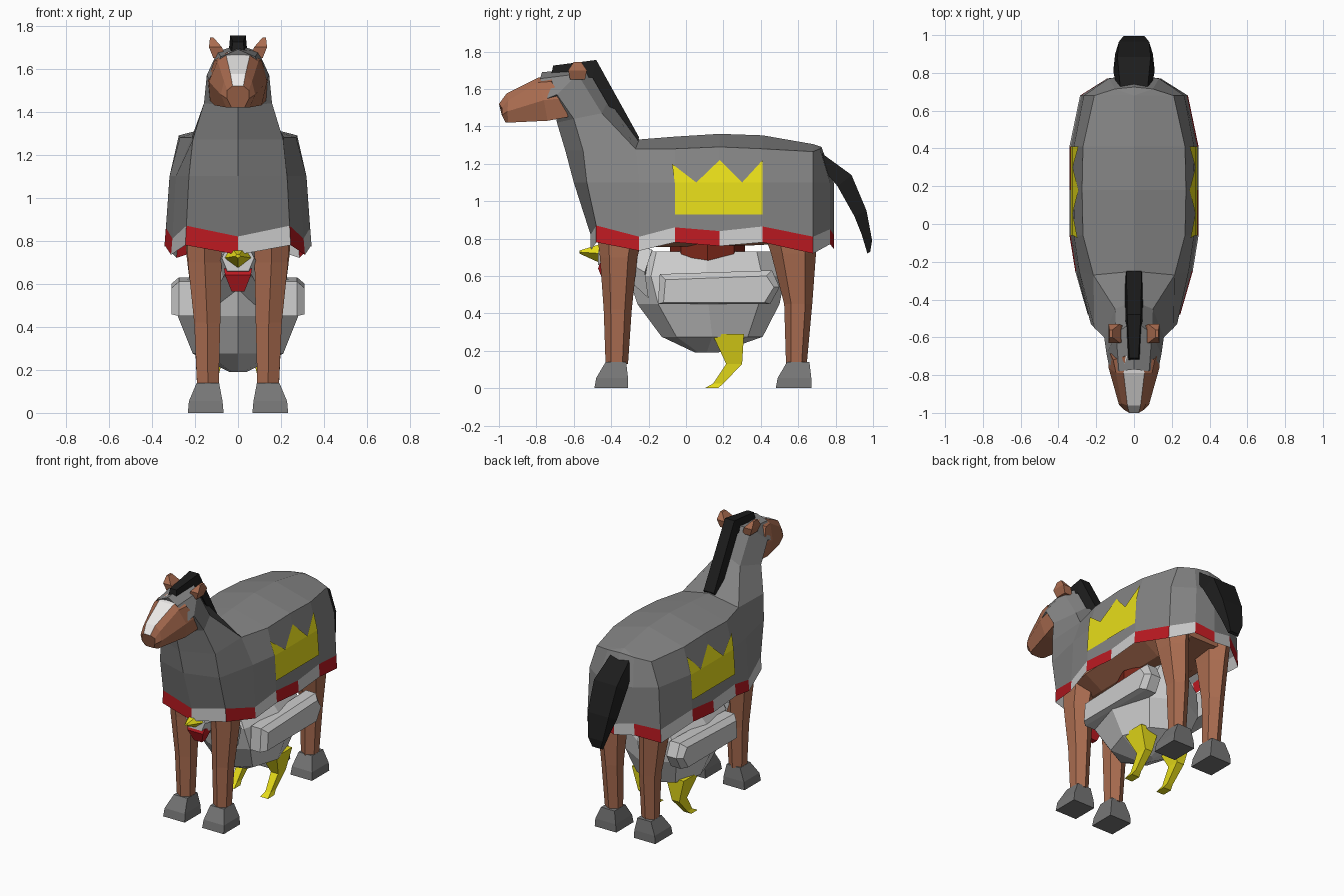
import bpy, bmesh
from math import sin, cos, pi

BROWN, RED, DARK_RED = (.40, .15, .08), (.50, .01, .015), (.20, .02, .01)
WHITE, LIGHT, YELLOW, BLACK = (.85, .83, .82), (.60, .60, .60), (.80, .72, .01), (.012, .012, .012)
CLOTH, HOOF = (.23, .23, .23), (.18, .18, .18)
mats = {}


def mesh(name, polys, col):
    """Weld polygons given as coordinate lists into one flat-shaded object."""
    bm = bmesh.new()
    for p in polys:
        bm.faces.new([bm.verts.new(c) for c in p])
    bmesh.ops.remove_doubles(bm, verts=bm.verts, dist=1e-4)
    bmesh.ops.recalc_face_normals(bm, faces=bm.faces)
    me = bpy.data.meshes.new(name)
    bm.to_mesh(me)
    bm.free()
    if col not in mats:
        mats[col] = bpy.data.materials.new("paint_%d" % len(mats))
        mats[col].diffuse_color = (*col, 1)
    me.materials.append(mats[col])
    ob = bpy.data.objects.new(name, me)
    bpy.context.collection.objects.link(ob)


def full(half):
    return list(half) + [(-x, y, z) for x, y, z in reversed(half) if x > 1e-6]


def loft(rings, start=True, end=True):
    n = len(rings[0])
    polys = [[a[i], a[(i + 1) % n], b[(i + 1) % n], b[i]]
             for a, b in zip(rings, rings[1:]) for i in range(n)]
    return polys + [rings[0]] * start + [rings[-1]] * end


def oval(x, y, z, rx, ry, n=6):
    return [(x + rx * sin(2 * pi * i / n), y - ry * cos(2 * pi * i / n), z) for i in range(n)]


def block(x, y0, y1, z, w):
    return [(x - w, y0, z), (x + w, y0, z), (x + w, y1, z), (x - w, y1, z)]


def flip(polys, s):
    return [[(s * x, y, z) for x, y, z in p] for p in polys]


def pair(name, polys, col):
    for side, s in (("right", 1), ("left", -1)):
        mesh(side + "_" + name, flip(polys, s), col)


# Cloth: half columns run from chest to rump as x, y, hem height, band height
cols = [(0, -.51, .735, .82), (.24, -.48, .78, .87), (.305, -.25, .735, .81),
        (.335, -.06, .78, .86), (.335, .18, .76, .84), (.335, .41, .78, .865),
        (.28, .68, .72, .81), (.14, .77, .77, .85), (0, .79, .745, .82)]
hem = full([(x * 1.02, y, h) for x, y, h, b in cols])
band = full([(x, y, b) for x, y, h, b in cols])
mid_y = {0: -.60, 1: -.53}
mid = full([(x * .95, mid_y.get(i, y), 1.1) for i, (x, y, h, b) in enumerate(cols)])
sh = [(0, -.645, 1.27), (.21, -.55, 1.27), (.215, -.27, 1.28), (.27, -.06, 1.28),
      (.275, .18, 1.29), (.27, .41, 1.28), (.21, .68, 1.265), (.10, .715, 1.28), (0, .725, 1.29)]
ridge = [(0, -.25, 1.33), (0, -.06, 1.345), (0, .18, 1.36), (0, .41, 1.352), (0, .68, 1.305)]
back = [[sh[i + 2], sh[i + 3], ridge[i + 1], ridge[i]] for i in range(4)]
back += [[sh[6], sh[7], ridge[4]], [sh[7], sh[8], ridge[4]]]
neck = [full(r) for r in (
    [sh[0], sh[1], sh[2], ridge[0]],
    [(0, -.69, 1.42), (.158, -.60, 1.44), (.10, -.45, 1.47), (0, -.41, 1.55)],
    [(0, -.70, 1.47), (.145, -.69, 1.57), (.095, -.58, 1.68), (0, -.51, 1.71)],
    [(0, -.71, 1.49), (.135, -.74, 1.55), (.08, -.78, 1.655), (0, -.77, 1.69)])]
mesh("cloth", loft([band, mid, full(sh)], False, False) + back + flip(back, -1)
     + loft(neck, False, True), CLOTH)

# Chequered hem
tiles = loft([hem, band], False, False)
mesh("hem_red", tiles[1::2], RED)
mesh("hem_light", tiles[0::2], LIGHT)

# Crown emblem on both flanks
def on_flank(y, z):
    x = .335 - .0168 * (z - .85) / .25 if z < 1.1 else .3185 - .0455 * (z - 1.1) / .18
    return (x + .006, y, z)

crown = [[(-.06, .93), (.18, .93), (.18, 1.1), (-.06, 1.1)], [(.18, .93), (.41, .93), (.41, 1.1), (.18, 1.1)],
         [(-.06, 1.1), (.055, 1.1), (-.075, 1.20)], [(.055, 1.1), (.30, 1.1), (.18, 1.22)],
         [(.30, 1.1), (.41, 1.1), (.41, 1.22)]]
pair("crown_emblem", [[on_flank(*p) for p in poly] for poly in crown], YELLOW)

# Horse head with a white blaze
head = loft([full(r) for r in (
    [(.045, -.70, 1.68), (.11, -.72, 1.64), (.14, -.66, 1.55), (.13, -.63, 1.45)],
    [(.055, -.79, 1.66), (.095, -.79, 1.635), (.135, -.76, 1.54), (.11, -.74, 1.43)],
    [(.035, -.96, 1.575), (.065, -.95, 1.54), (.08, -.955, 1.48), (.055, -.95, 1.42)],
    [(.025, -1.0, 1.52), (.05, -.985, 1.50), (.05, -.985, 1.46), (.03, -.965, 1.42)])])
mesh("face_blaze", head[7:24:8], WHITE)
mesh("horse_head", [p for i, p in enumerate(head) if i not in (7, 15, 23)], BROWN)

# Ears
pair("ear", loft([block(.085, -.62, -.54, 1.65, .03), block(.105, -.63, -.53, 1.70, .03),
                  block(.122, -.60, -.56, 1.745, .008)]), BROWN)

# Mane and tail
def strip(rows):
    return loft([[(-w, y0, z0), (w, y0, z0), (w * .8, y1, z1), (-w * .8, y1, z1)]
                 for w, y0, z0, y1, z1 in rows])

mesh("mane", strip([(.05, -.28, 1.28, -.25, 1.34), (.045, -.50, 1.66, -.48, 1.755),
                    (.03, -.72, 1.68, -.71, 1.725)]), BLACK)
mesh("tail", strip([(.09, .71, 1.20, .72, 1.26), (.11, .81, 1.08, .885, 1.14),
                    (.10, .90, .92, .965, .95), (.07, .94, .82, .995, .79),
                    (.04, .97, .72, .985, .73)]), BLACK)

# Horse belly under the cloth
mesh("horse_belly", loft([full(r) for r in (
    [(.10, -.44, .79), (.20, -.44, .85), (.19, -.48, 1.05)],
    [(.14, -.15, .755), (.27, -.15, .83), (.28, -.15, 1.05)],
    [(.14, .40, .765), (.28, .40, .85), (.28, .40, 1.05)],
    [(.10, .68, .80), (.22, .66, .87), (.20, .66, 1.05)])]), BROWN)

# Horse legs and hooves
front = [(.155, -.35, .86, .095, .13), (.155, -.36, .70, .09, .10),
         (.143, -.365, .42, .07, .075), (.14, -.37, .13, .058, .06)]
rear = [(.165, .56, .88, .10, .16), (.16, .575, .72, .09, .12),
        (.145, .60, .45, .07, .075), (.14, .59, .12, .058, .055)]
for label, leg, y0, y1 in (("front", front, -.49, -.31), ("rear", rear, .48, .67)):
    pair(label + "_leg", loft([oval(*r) for r in leg]), BROWN)
    pair(label + "_hoof", loft([block(.15, y0, y1, 0, .083), block(.15, y0 + .01, y1, .055, .078),
                                block(.14, y0 + .06, y1 - .01, .14, .052)]), HOOF)

# Hen body, wings, neck and tail
mesh("hen_body", loft([oval(0, y, z, rx, ry, 8) for y, z, rx, ry in (
    (.11, .19, .04, .06), (.14, .275, .21, .27), (.12, .45, .28, .38),
    (.11, .60, .25, .42), (.11, .73, .14, .38))]), LIGHT)
wing = [[(x, -.14 + d, .61 - d), (x, -.15 + d, .45 + d * .3), (x, .45 - d, .45 + d * .3),
         (x, .50 - d, .54), (x, .46 - d, .63 - d)] for x, d in ((.20, 0), (.275, 0), (.31, .03))]
pair("hen_wing", loft(wing), LIGHT)
mesh("hen_neck", loft([full(r) for r in (
    [(.14, -.20, .48), (.18, -.22, .62), (.08, -.18, .74)],
    [(.07, -.36, .63), (.09, -.36, .70), (.06, -.34, .79)],
    [(.05, -.47, .66), (.075, -.47, .72), (.045, -.46, .78)])]), LIGHT)

# Hen beak, wattle, saddle and feet
mesh("hen_beak", loft([full([(.065, -.46, .72), (.03, -.46, .77)]) + [(0, -.46, .67)],
                       full([(.012, -.57, .728), (.006, -.57, .736)]) + [(0, -.57, .72)]]), YELLOW)
mesh("hen_wattle", loft([block(0, -.46, -.39, .67, .065), block(0, -.47, -.38, .64, .06),
                         block(0, -.44, -.40, .565, .03)]), RED)
mesh("hen_saddle", loft([oval(0, .115, z, rx, ry, 8) for z, rx, ry in
                         ((.64, .16, .16), (.67, .18, .20), (.77, .18, .20))]), DARK_RED)
foot = [block(.13, y0, y1, z, w) for y0, y1, z, w in
        ((.14, .31, .29, .07), (.215, .30, .13, .028), (.145, .20, .025, .02), (.10, .17, 0, .03))]
pair("hen_leg", loft(foot), YELLOW)
